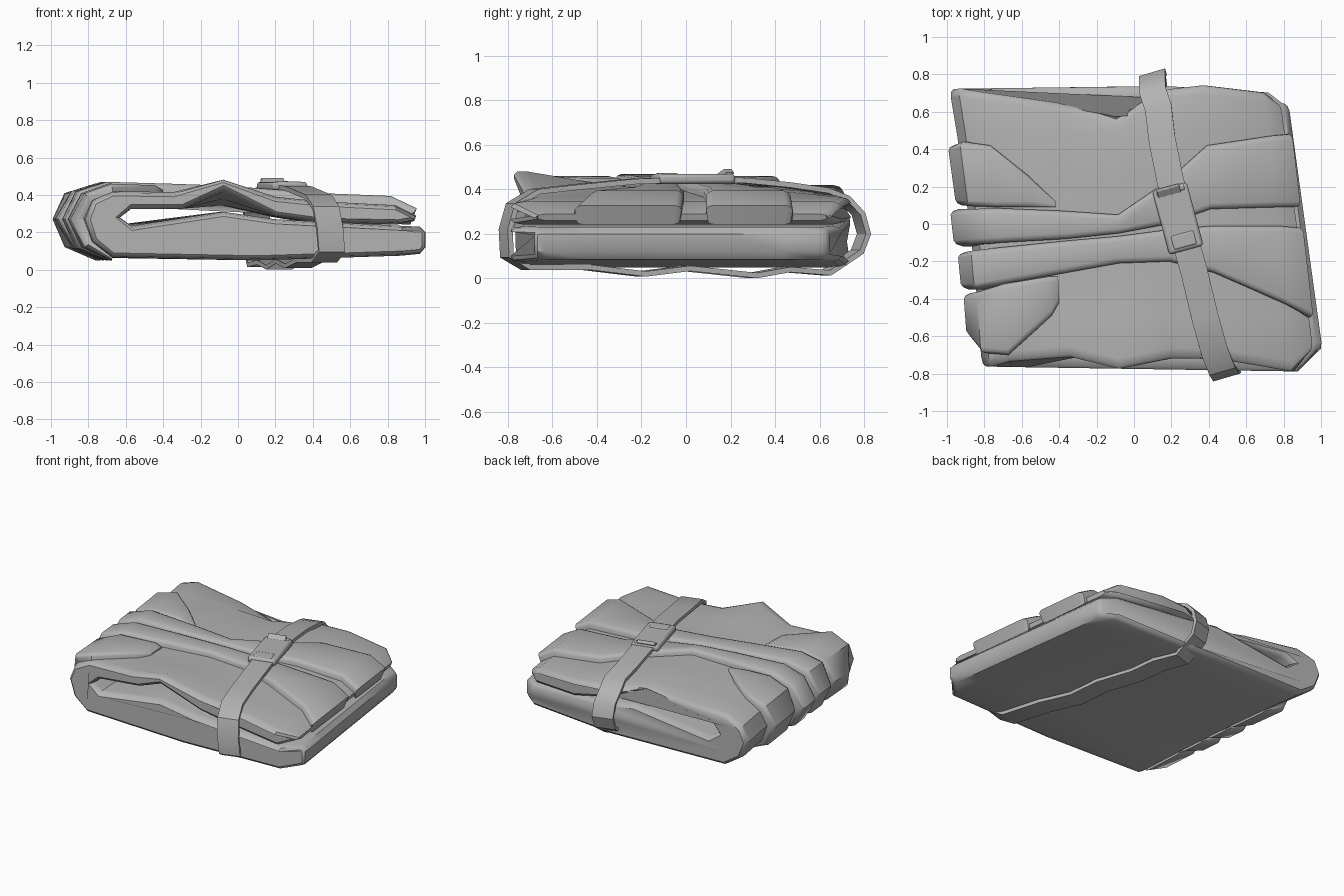
import bpy, bmesh, math
from mathutils import Vector

if "Cube" in bpy.data.objects:
    bpy.data.objects.remove(bpy.data.objects["Cube"])

cloth = bpy.data.materials.new("plain_grey")
cloth.use_nodes = True
cloth.diffuse_color = (0.45, 0.45, 0.45, 1)
cloth.node_tree.nodes["Principled BSDF"].inputs["Base Color"].default_value = cloth.diffuse_color


def finish(name, bm, angle=40, bevel=0):
    """Turn a bmesh into a shaded, coloured object."""
    bmesh.ops.recalc_face_normals(bm, faces=bm.faces)
    mesh = bpy.data.meshes.new(name)
    bm.to_mesh(mesh)
    bm.free()
    obj = bpy.data.objects.new(name, mesh)
    bpy.context.collection.objects.link(obj)
    mesh.materials.append(cloth)
    if bevel:
        mod = obj.modifiers.new("soft_edges", "BEVEL")
        mod.width, mod.segments = bevel, 2
    bpy.ops.object.select_all(action="DESELECT")
    obj.select_set(True)
    bpy.context.view_layer.objects.active = obj
    bpy.ops.object.shade_smooth_by_angle(angle=math.radians(angle))
    return obj


def loft(name, rings, closed=False, angle=40):
    """Skin a row of equal rings, capped at both ends or joined in a loop."""
    bm = bmesh.new()
    rows = [[bm.verts.new(p) for p in ring] for ring in rings]
    pairs = list(zip(rows, rows[1:]))
    if closed:
        pairs.append((rows[-1], rows[0]))
    else:
        bm.faces.new(rows[0])
        bm.faces.new(rows[-1])
    for a, b in pairs:
        for i in range(len(a)):
            j = (i + 1) % len(a)
            bm.faces.new((a[i], a[j], b[j], b[i]))
    return finish(name, bm, angle)


# Side profile of the folded cloth: round the outside, then back along the inside
OUTER = [(1, .12), (.97, .085), (.87, .075), (.1, .05), (-.68, .065), (-.79, .15),
         (-.83, .27), (-.79, .37), (-.68, .42), (-.35, .415), (-.08, .41), (.2, .39),
         (.45, .365), (.84, .345), (.95, .29), (.94, .26)]
INNER = [(.85, .242), (.45, .25), (.2, .285), (-.08, .345), (-.3, .325),
         (-.58, .325), (-.64, .28), (-.58, .235), (-.08, .31), (.2, .27),
         (.87, .235), (.97, .23), (1, .2)]
PROFILE = OUTER + INNER
CREST, UNDER_CREST = 10, 19
# how far the hems of the upper layer are drawn in, by profile position
BACK_NOTCH = {8: .02, 9: .08, 10: .16, 11: .02, 18: .02, 19: .16, 20: .08, 21: .03}
FRONT_NOTCH = {8: .03, 9: .06, 11: .06, 12: .06, 17: .06, 18: .06, 20: .06}


def normal(i):
    a, b = PROFILE[i - 1], PROFILE[(i + 1) % len(PROFILE)]
    return Vector((a[1] - b[1], b[0] - a[0])).normalized()


def cloth_point(u, y, lift=0, hem=False):
    """Point on the cloth at profile position u and depth y."""
    i = int(u)
    j = min(i + 1, len(PROFILE) - 1)
    t = u - i
    p = Vector(PROFILE[i]).lerp(Vector(PROFILE[j]), t)
    n = normal(i).lerp(normal(j), t).normalized()
    x, z = p
    # the front edge arches up around the crest and the back edge sags
    for k in (CREST, UNDER_CREST):
        near = max(0, 1 - abs(u - k))
        if y < -.3:
            z += near * .17 * (-y - .3)
        elif y > .4 and k == CREST:
            z -= max(0, 1 - abs(u - k) / 1.7) * .14 * (y - .4)
    # the two ends are slanted
    x *= (.915 - .121 * y) if x > 0 else (1.06 + .14 * y + .05 * y * y)
    if hem:
        y *= 1 + .02 * p.x
        if p.x > .9:
            y *= .86
        elif p.x > .8 and y > 0:
            y *= .94
        if y > .6:
            y -= BACK_NOTCH.get(i, 0)
        elif y < -.65:
            y += FRONT_NOTCH.get(i, 0)
    return Vector((x + n.x * lift, y, z + n.y * lift))


# Folded cloth with rounded front and back hems
stations = [(-.775, -.025), (-.76, -.008), (-.72, 0), (-.5, 0), (-.25, 0), (0, 0),
            (.25, 0), (.5, 0), (.69, 0), (.72, -.008), (.735, -.025)]
loft("folded_cloth", [[cloth_point(i, y, lift, True) for i in range(len(PROFILE))]
                      for y, lift in stations])


# Raised folds wrapping the cloth: (profile position, front, back, height)
def fold(name, rows):
    rings = []
    for u, y0, y1, h in rows:
        e = min(.03, (y1 - y0) / 4)
        section = [(y0, -.03), (y0, h * .5), (y0 + e * .4, h * .85), (y0 + e, h),
                   (y1 - e, h), (y1 - e * .4, h * .85), (y1, h * .5), (y1, -.03)]
        rings.append([cloth_point(u, y, lift) for y, lift in section])
    loft(name, rings)


fold("front_corner_fold", [
    (4, -.68, -.37, .015), (5, -.68, -.37, .05), (6, -.6, -.37, .07), (7, -.69, -.36, .055),
    (8, -.7, -.32, .04), (8.73, -.49, -.28, .035), (8.86, -.42, -.28, .01)])
fold("front_long_fold", [
    (4, -.34, -.16, .015), (5, -.35, -.15, .06), (6, -.35, -.15, .08), (7, -.35, -.14, .07),
    (8, -.32, -.125, .05), (9, -.26, -.09, .045), (10, -.21, -.065, .04),
    (11, -.2, -.03, .04), (12, -.26, -.01, .045), (13, -.43, -.01, .05),
    (14, -.5, -.02, .05), (15, -.49, -.03, .02)])
fold("back_long_fold", [
    (4, -.1, .06, .015), (5, -.12, .07, .06), (6, -.12, .08, .095), (7, -.11, .08, .07),
    (8, -.1, .085, .05), (9, -.08, .07, .045), (10, -.05, .05, .04), (11, 0, .23, .04),
    (12, .08, .42, .045), (13, .09, .47, .05), (14, .09, .48, .05), (15, .1, .47, .02)])
fold("back_corner_fold", [
    (4, .1, .4, .015), (5, .1, .42, .05), (6, .1, .42, .06), (7, .095, .44, .055),
    (8, .09, .42, .04), (8.5, .09, .26, .035), (8.88, .09, .12, .01)])

# Strap: a flat ribbon looped around the bundle
PATH = [(.13, .62, .395), (.15, .45, .42), (.19, .25, .44), (.25, 0, .445), (.32, -.25, .435),
        (.38, -.5, .41), (.43, -.68, .39), (.47, -.78, .33), (.49, -.81, .22), (.5, -.805, .1),
        (.46, -.72, .05), (.38, -.45, .05), (.32, -.2, .02), (.27, 0, .045), (.22, .3, .013),
        (.17, .45, .04), (.12, .63, .025), (.1, .77, .12), (.1, .8, .2), (.1, .775, .29),
        (.1, .71, .36)]
path = [Vector(p) for p in PATH]
across = Vector((.95, .28, 0)) * .073
rings = []
for i, p in enumerate(path):
    along = path[(i + 1) % len(path)] - path[i - 1]
    out = across.cross(along).normalized() * .012
    rings.append([p - across - out, p + across - out, p + across + out, p - across + out])
loft("strap", rings, closed=True, angle=30)


# Buckle: plate, raised lower cover, hinge bar and upright clip
def buckle_part(name, offset, size, tilt=0, bevel=.01):
    bm = bmesh.new()
    bmesh.ops.create_cube(bm, size=1)
    bmesh.ops.scale(bm, vec=size, verts=bm.verts)
    obj = finish(name, bm, 30, bevel)
    turn = math.radians(15)
    obj.rotation_euler = (tilt, 0, turn)
    x, y, z = offset
    obj.location = (.235 + x * math.cos(turn) - y * math.sin(turn),
                    .03 + x * math.sin(turn) + y * math.cos(turn), z)


buckle_part("buckle_plate", (0, 0, .447), (.19, .35, .045), bevel=.015)
buckle_part("buckle_cover", (0, -.12, .463), (.13, .08, .02))
buckle_part("buckle_hinge", (0, .155, .463), (.15, .03, .025), bevel=.006)
buckle_part("buckle_clip", (-.01, .155, .47), (.125, .045, .025), .6, .004)
